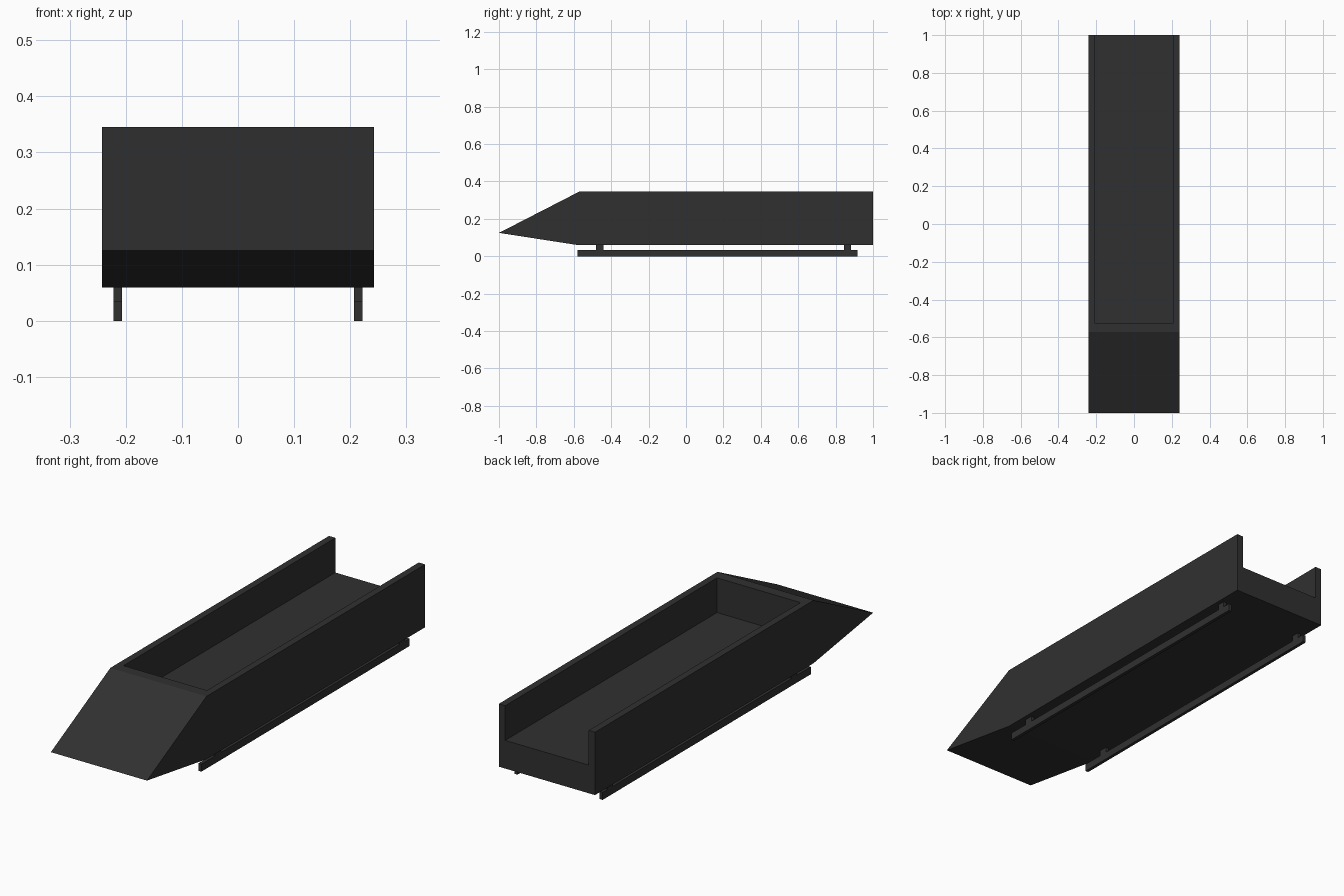
import bpy
import bmesh

if "Cube" in bpy.data.objects:
    bpy.data.objects.remove(bpy.data.objects["Cube"])

black = bpy.data.materials.new("dark_paint")
black.diffuse_color = (0.03, 0.03, 0.03, 1)
black.use_nodes = True
black.node_tree.nodes["Principled BSDF"].inputs["Base Color"].default_value = black.diffuse_color


def extrude_profile(name, profile, x0, x1):
    """Extrude a (y, z) outline along x."""
    bm = bmesh.new()
    face = bm.faces.new([bm.verts.new((x0, y, z)) for y, z in profile])
    geom = bmesh.ops.extrude_face_region(bm, geom=[face])["geom"]
    verts = [g for g in geom if isinstance(g, bmesh.types.BMVert)]
    bmesh.ops.translate(bm, verts=verts, vec=(x1 - x0, 0, 0))
    bmesh.ops.recalc_face_normals(bm, faces=bm.faces)
    mesh = bpy.data.meshes.new(name)
    bm.to_mesh(mesh)
    bm.free()
    mesh.materials.append(black)
    obj = bpy.data.objects.new(name, mesh)
    bpy.context.collection.objects.link(obj)
    return obj


def box(name, x, y, z):
    return extrude_profile(
        name, [(y[0], z[0]), (y[1], z[0]), (y[1], z[1]), (y[0], z[1])], *x)


# Hull with wedge nose
hull = extrude_profile("hull", [
    (-1, 0.125), (-0.572, 0.059), (1, 0.059), (1, 0.345), (-0.572, 0.345),
], -0.242, 0.242)

# Open-backed cargo trough cut from the hull
cutter = box("trough_cutter", (-0.21, 0.21), (-0.523, 1.2), (0.187, 0.5))
cut = hull.modifiers.new("trough", 'BOOLEAN')
cut.object = cutter
cut.operation = 'DIFFERENCE'
cut.solver = 'EXACT'
bpy.context.view_layer.objects.active = hull
bpy.ops.object.modifier_apply(modifier=cut.name)
bpy.data.objects.remove(cutter)

# Runners and their short posts, on both sides
for side, s in (("left", -1), ("right", 1)):
    x = sorted((s * 0.207, s * 0.222))
    box(f"{side}_runner", x, (-0.58, 0.917), (0, 0.034))
    for end, y in (("front", (-0.482, -0.441)), ("rear", (0.845, 0.882))):
        box(f"{side}_{end}_post", x, y, (0.034, 0.059))
